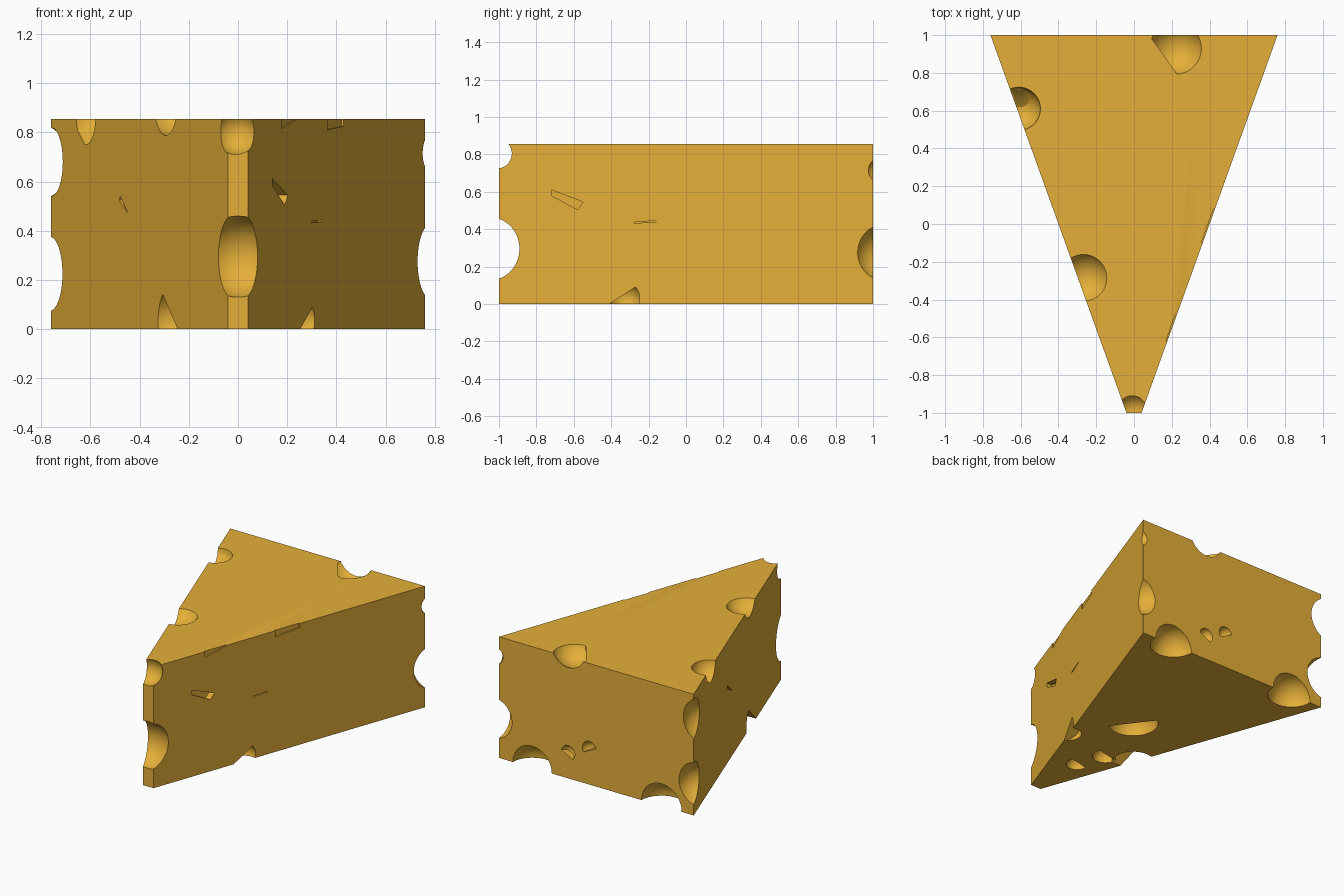
import bpy, bmesh
from mathutils import Vector

if "Cube" in bpy.data.objects:
    bpy.data.objects.remove(bpy.data.objects["Cube"])

H = 0.855


def side_x(y):
    """Half width of the wedge at depth y."""
    return 0.04 + 0.36 * (y + 1)


def make_object(name, bm):
    bmesh.ops.recalc_face_normals(bm, faces=bm.faces[:])
    me = bpy.data.meshes.new(name)
    bm.to_mesh(me)
    bm.free()
    ob = bpy.data.objects.new(name, me)
    bpy.context.collection.objects.link(ob)
    return ob


# wedge body
bm = bmesh.new()
base = [bm.verts.new(p) for p in
        ((-0.04, -1, 0), (0.04, -1, 0), (0.76, 1, 0), (-0.76, 1, 0))]
face = bm.faces.new(base)
top = bmesh.ops.extrude_face_region(bm, geom=[face])
bmesh.ops.translate(bm, vec=(0, 0, H),
                    verts=[v for v in top["geom"] if isinstance(v, bmesh.types.BMVert)])
wedge = make_object("cheese_wedge", bm)

cut = bmesh.new()


def bubble(c, r, keep=None, at=None):
    """Round hole; keep = normal of the half kept, at = point on the clip plane."""
    part = bmesh.new()
    bmesh.ops.create_uvsphere(part, u_segments=40, v_segments=20, radius=r)
    bmesh.ops.translate(part, vec=c, verts=part.verts)
    if keep:
        bmesh.ops.bisect_plane(part, geom=part.verts[:] + part.edges[:] + part.faces[:],
                               plane_co=at or c, plane_no=Vector(keep).normalized(),
                               clear_inner=True)
        bmesh.ops.holes_fill(part, edges=[e for e in part.edges if e.is_boundary])
    bmesh.ops.recalc_face_normals(part, faces=part.faces[:])
    tmp = bpy.data.meshes.new("tmp")
    part.to_mesh(tmp)
    part.free()
    cut.from_mesh(tmp)
    bpy.data.meshes.remove(tmp)


def side_bubble(s, y, z, r, keep=None, at=None, inset=0):
    """Bubble centred on the right (s=1) or left (s=-1) side face."""
    p = (s * side_x(at[0]), at[0], at[1]) if at else None
    bubble((s * (side_x(y) - inset), y, z), r, keep, p)


def nick(s, outline, depth):
    """Shallow straight-sided nick in a side face, outline in (y, z)."""
    rings = [[cut.verts.new((s * (side_x(y) + d), y, z)) for y, z in outline]
             for d in (0.03, -depth)]
    n = len(outline)
    fs = [cut.faces.new(rings[0]), cut.faces.new(rings[1][::-1])]
    fs += [cut.faces.new((rings[0][i], rings[1][i], rings[1][(i + 1) % n], rings[0][(i + 1) % n]))
           for i in range(n)]
    bmesh.ops.recalc_face_normals(cut, faces=fs)


# tip holes
bubble((0, -1.04, 0.295), 0.17)
bubble((-0.01, -0.988, 0.804), 0.094)

# back corner holes
bubble((0.80, 1.05, 0.275), 0.15)
bubble((0.785, 1.03, 0.715), 0.065)
bubble((-0.84, 0.97, 0.68), 0.164)
bubble((-0.80, 1.0, 0.225), 0.155)

# back face holes
bubble((0.22, 0.93, 0.915), 0.15, (0.21, 0.15, 0), (0.155, 0.895, H))
bubble((0.50, 1.0, 0.0), 0.152)
bubble((-0.51, 1.0, 0.0), 0.157)
bubble((0.22, 1.0, 0.18), 0.052, (-0.5, 0, 1), (0.22, 1, 0.16))
bubble((0.055, 1.0, 0.25), 0.055, (0.5, 0, 1), (0.055, 1, 0.24))

# right side holes
side_bubble(1, -0.675, 0.155, 0.075, (0, -0.04, 0.13))
side_bubble(1, -0.33, 0.03, 0.088, (0, 0.085, -0.13), (-0.345, 0.042))
side_bubble(1, 0.27, 0.01, 0.1, (0, 0.09, -0.03), (0.195, 0.045))
nick(1, [(-0.72, 0.61), (-0.55, 0.545), (-0.58, 0.505), (-0.72, 0.58)], 0.04)
nick(1, [(-0.28, 0.432), (-0.16, 0.438), (-0.16, 0.444), (-0.27, 0.439)], 0.02)
nick(1, [(-0.62, 0.90), (-0.62, 0.815), (-0.44, 0.855), (-0.44, 0.90)], 0.008)
nick(1, [(-0.10, 0.90), (-0.10, 0.81), (0.08, 0.825), (0.08, 0.90)], 0.008)

# left side holes
side_bubble(-1, 0.61, 0.865, 0.115, (0, -0.09, 0.13), (0.675, 0.79), 0.01)
side_bubble(-1, -0.285, 0.93, 0.145, inset=0.03)
side_bubble(-1, -0.75, 0.38, 0.068, (0.0, 0.015, -0.05))
side_bubble(-1, 0.175, 0.01, 0.1)
side_bubble(-1, -0.34, 0.03, 0.14, (0, 0.15, -0.18), (-0.34, 0.075))
side_bubble(-1, -0.89, -0.02, 0.055)
nick(-1, [(0.22, 0.54), (0.13, 0.47), (0.16, 0.485), (0.23, 0.525)], 0.02)

# underside holes
bubble((0.05, 0.05, 0.0), 0.165, (-0.79, -0.6, 0))
bubble((-0.09, -0.40, 0.0), 0.085, (0.2, -1, 0), (-0.09, -0.38, 0))
bubble((-0.015, -0.60, 0.0), 0.07, (0.2, -1, 0), (-0.015, -0.58, 0))

holes = make_object("hole_cutter", cut)
holes.hide_render = True

# carve the holes
mod = wedge.modifiers.new("holes", "BOOLEAN")
mod.operation = "DIFFERENCE"
mod.solver = "EXACT"
mod.use_self = True
mod.object = holes
bpy.ops.object.select_all(action="DESELECT")
wedge.select_set(True)
bpy.context.view_layer.objects.active = wedge
bpy.ops.object.modifier_apply(modifier="holes")
bpy.data.objects.remove(holes)
bpy.ops.object.shade_smooth_by_angle(angle=0.45)

# cheese colour
mat = bpy.data.materials.new("cheese_yellow")
mat.diffuse_color = (0.78, 0.43, 0.04, 1)
mat.use_nodes = True
mat.node_tree.nodes["Principled BSDF"].inputs["Base Color"].default_value = mat.diffuse_color
wedge.data.materials.clear()
wedge.data.materials.append(mat)
